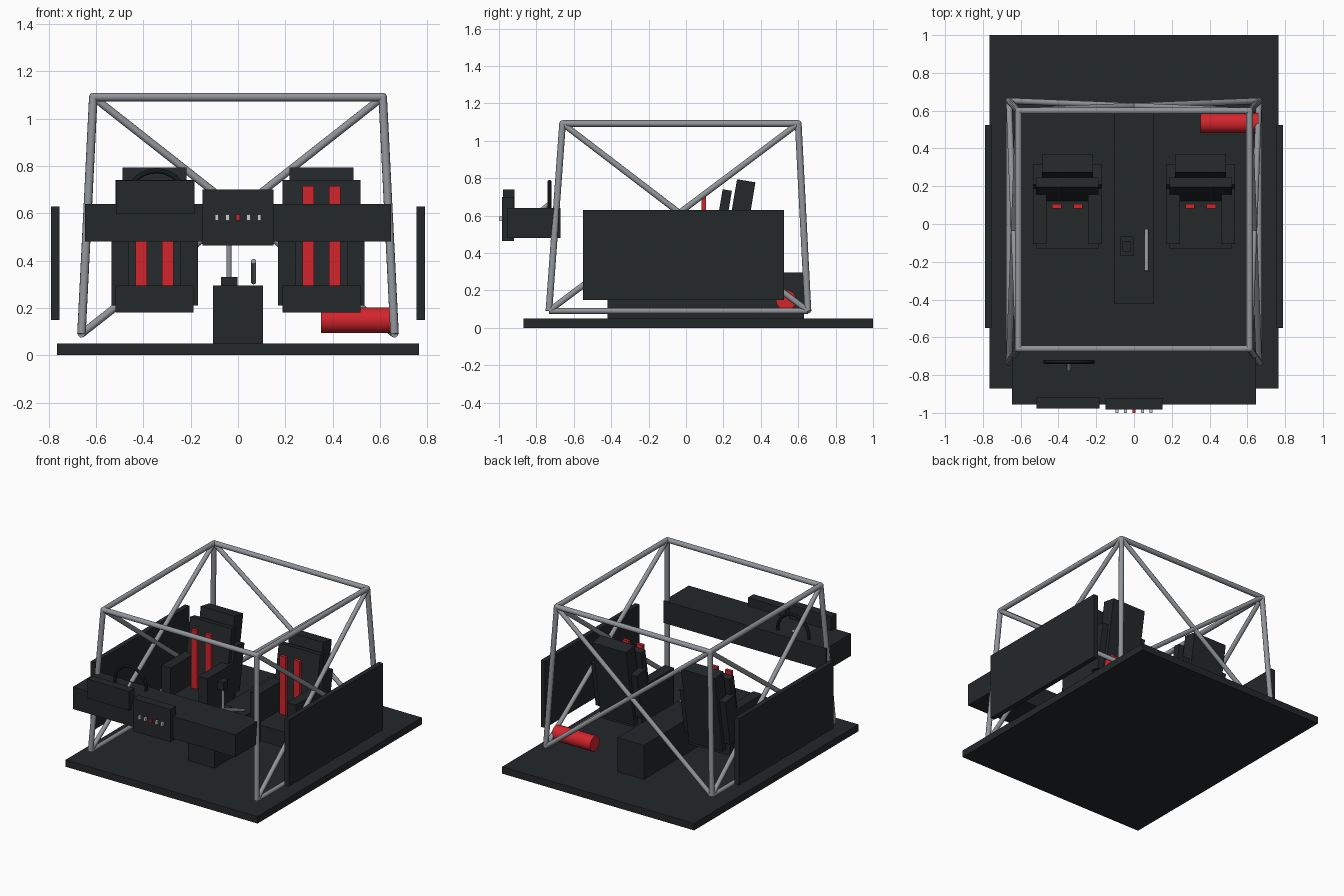
import bpy
from math import pi, radians
from mathutils import Vector

if "Cube" in bpy.data.objects:
    bpy.data.objects.remove(bpy.data.objects["Cube"])


def material(name, r, g, b):
    m = bpy.data.materials.new(name)
    m.diffuse_color = (r, g, b, 1)
    m.use_nodes = True
    m.node_tree.nodes["Principled BSDF"].inputs["Base Color"].default_value = m.diffuse_color
    return m


DARK = material("dark_trim", 0.017, 0.021, 0.023)
STEEL = material("steel_tube", 0.28, 0.30, 0.32)
RED = material("red", 0.65, 0.018, 0.025)
PALE = material("pale_button", 0.65, 0.65, 0.65)


def finish(name, mat, smooth=False):
    o = bpy.context.object
    o.name = name
    o.data.materials.append(mat)
    if smooth:
        bpy.ops.object.shade_smooth_by_angle()
    return o


def box(name, x, y, z, mat=DARK, tilt=0):
    """Box from (min, max) ranges, optionally leaned back about its centre."""
    bpy.ops.mesh.primitive_cube_add(
        size=1, location=[sum(r) / 2 for r in (x, y, z)])
    o = finish(name, mat)
    o.scale = [r[1] - r[0] for r in (x, y, z)]
    o.rotation_euler.x = -radians(tilt)
    return o


def tube(name, a, b, r, mat=STEEL, sides=16):
    a, b = Vector(a), Vector(b)
    bpy.ops.mesh.primitive_cylinder_add(
        vertices=sides, radius=r, depth=(b - a).length, location=(a + b) / 2,
        rotation=(b - a).to_track_quat('Z', 'Y').to_euler())
    return finish(name, mat, True)


# floor, tunnel and doors
box("floor", (-.765, .765), (-.87, 1), (0, .05))
box("centre_tunnel", (-.105, .105), (-.42, .63), (.05, .295))
for s, side in ((-1, "left"), (1, "right")):
    box(side + "_door", sorted((s * .755, s * .79)), (-.55, .525), (.15, .63))

# dashboard with instrument hood and centre panel
box("dashboard", (-.647, .647), (-.955, -.67), (.48, .64))
box("instrument_hood", (-.515, -.183), (-.978, -.918), (.60, .74))
box("centre_panel", (-.15, .15), (-.983, -.92), (.465, .70))
for i in range(-2, 3):
    box("button", (i * .045 - .008, i * .045 + .008), (-1, -.98), (.57, .595),
        PALE if i else RED)

# steering wheel, lower half sunk in the dashboard
bpy.ops.mesh.primitive_torus_add(
    major_radius=.125, minor_radius=.011, major_segments=32, minor_segments=10,
    location=(-.345, -.73, .655), rotation=(pi / 2, 0, 0))
finish("steering_wheel", DARK, True)
tube("steering_column", (-.345, -.80, .61), (-.345, -.73, .665), .011)

# gear lever and handbrake
box("shifter_base", (-.072, -.003), (-.17, -.065), (.29, .33))
tube("shifter_rod", (-.038, -.117, .32), (-.038, -.117, .48), .011)
box("shifter_knob", (-.06, -.016), (-.145, -.09), (.47, .53))
tube("handbrake", (.066, -.03, .31), (.066, -.25, .397), .011)

# seats with bolsters and harness straps
for c, side in ((-.353, "left"), (.353, "right")):
    def part(name, x0, x1, y, z, mat=DARK, tilt=0):
        box(side + "_seat_" + name, (c + x0, c + x1), y, z, mat, tilt)
    part("cushion", -.165, .165, (-.13, .24), (.18, .295))
    part("back_pad", -.165, .165, (.155, .205), (.25, .74), tilt=9.5)
    part("back_shell", -.135, .135, (.225, .325), (.22, .79), tilt=9.5)
    for s in (-1, 1):
        part("bolster", *sorted((s * .11, s * .183)), (-.105, .2), (.21, .5))
        part("wing", *sorted((s * .13, s * .183)), (.18, .29), (.28, .61),
             tilt=9.5)
        part("strap", s * .056 - .024, s * .056 + .024, (.083, .106),
             (.29, .715), RED)

# roll cage
R = .018
top = {(s, e): (s * .612, y, 1.092) for s in (-1, 1)
       for e, y in ((-1, -.66), (1, .60))}
low = {(s, e): (s * .662, y, .09) for s in (-1, 1)
       for e, y in ((-1, -.733), (1, .652))}
for k in top:
    tube("cage_leg", low[k], top[k], R)
    bpy.ops.mesh.primitive_uv_sphere_add(
        segments=16, ring_count=8, radius=R, location=top[k])
    finish("cage_joint", STEEL, True)
for s in (-1, 1):
    tube("cage_side_roof_bar", top[s, -1], top[s, 1], R)
    tube("cage_sill_bar", low[s, -1], low[s, 1], .015)
    tube("cage_cross_roof_bar", top[-1, s], top[1, s], R)
    tube("cage_rear_brace", low[s, 1], top[-s, 1], .016)
    for e in (-1, 1):
        tube("cage_side_brace", low[s, e], top[s, -e], .016)

# fire extinguisher
tube("fire_extinguisher", (.352, .535, .148), (.66, .535, .148), .054, RED, 24)
